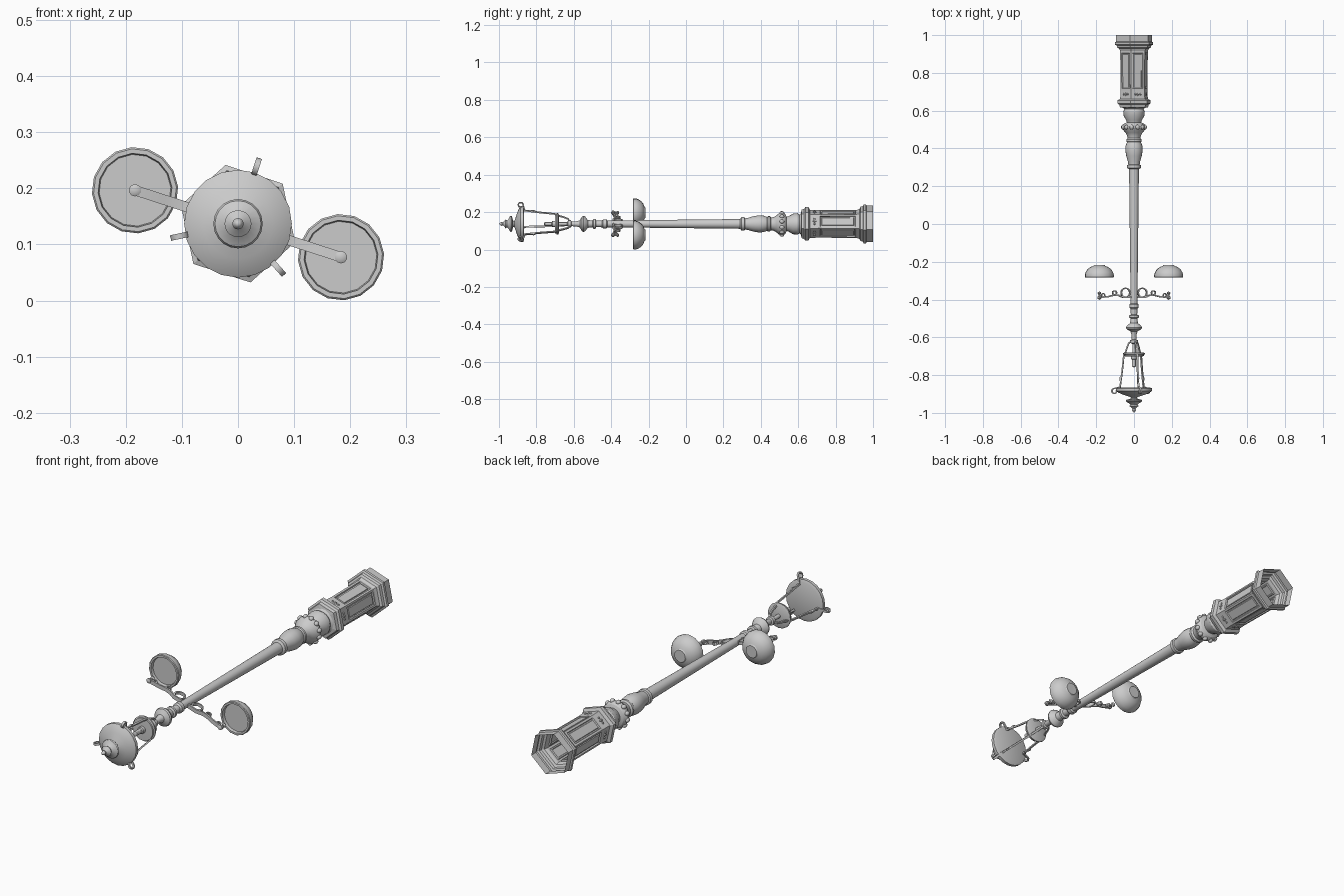
import bpy, bmesh
from math import sin, cos, pi, radians
from mathutils import Matrix, Vector

if "Cube" in bpy.data.objects:
    bpy.data.objects.remove(bpy.data.objects["Cube"])

# Local frame: lamp upright along +Z, base at 0, tip at 2, arms along X.
# PLACE lays it along -Y with an 18 degree roll.
ROLL = radians(18)
c, s = cos(ROLL), sin(ROLL)
PLACE = Matrix(((c, s, 0, 0), (0, 0, -1, 1), (-s, c, 0, 0.137), (0, 0, 0, 1)))


def finish(name, bm, smooth=30):
    me = bpy.data.meshes.new(name)
    bm.normal_update()
    bm.to_mesh(me)
    bm.free()
    me.transform(PLACE)
    ob = bpy.data.objects.new(name, me)
    bpy.context.collection.objects.link(ob)
    if smooth:
        bpy.ops.object.select_all(action='DESELECT')
        ob.select_set(True)
        bpy.context.view_layer.objects.active = ob
        bpy.ops.object.shade_smooth_by_angle(angle=radians(smooth))
    return ob


def lathe(bm, profile, n, cx=0.0):
    """Spin (t, r) points around the vertical line at x = cx."""
    rings = []
    for t, r in profile:
        if r == 0:
            rings.append([bm.verts.new((cx, 0, t))] * n)
        else:
            rings.append([bm.verts.new((cx + r * cos(2 * pi * j / n), r * sin(2 * pi * j / n), t))
                          for j in range(n)])
    for a, b in zip(rings, rings[1:]):
        for j in range(n):
            k = (j + 1) % n
            vs = list(dict.fromkeys((a[j], a[k], b[k], b[j])))
            if len(vs) > 2:
                bm.faces.new(vs)


def strip(bm, path, angle, width, thick, closed=False):
    """Flat bar following (r, t) points in the upright plane at an angle."""
    n = len(path)
    pts = [Vector(p) for p in path]
    out, side = Vector((cos(angle), sin(angle), 0)), Vector((-sin(angle), cos(angle), 0))
    rings = []
    for i, p in enumerate(pts):
        nxt = pts[(i + 1) % n] if closed or i < n - 1 else p
        prv = pts[i - 1] if closed or i > 0 else p
        d = (nxt - prv).normalized()
        nrm = Vector((-d.y, d.x))
        ring = []
        for a, b in ((1, 1), (1, -1), (-1, -1), (-1, 1)):
            q = p + nrm * a * thick / 2
            ring.append(bm.verts.new(out * q.x + Vector((0, 0, q.y)) + side * b * width / 2))
        rings.append(ring)
    for i in range(n if closed else n - 1):
        a, b = rings[i], rings[(i + 1) % n]
        for j in range(4):
            k = (j + 1) % 4
            bm.faces.new((a[j], a[k], b[k], b[j]))
    if not closed:
        bm.faces.new(rings[0][::-1])
        bm.faces.new(rings[-1])
    bmesh.ops.recalc_face_normals(bm, faces=bm.faces)


def arc(cx, cy, r, a0, a1, n):
    return [(cx + r * cos(radians(a0 + (a1 - a0) * i / n)), cy + r * sin(radians(a0 + (a1 - a0) * i / n)))
            for i in range(n + 1)]


# Hexagonal pedestal: open shell with recessed panels
bm = bmesh.new()
lathe(bm, [(0, .1), (.035, .1), (.038, .107), (.05, .107), (.054, .097), (.066, .094), (.072, .083),
           (.085, .077), (.292, .075), (.338, .077), (.345, .092), (.362, .092), (.368, .082),
           (.382, .078), (.388, .045)], 6)
bm.normal_update()
panels = [f for f in bm.faces if .15 < f.calc_center_median().z < .25]
bmesh.ops.inset_individual(bm, faces=panels, thickness=.013, depth=0)
bmesh.ops.inset_individual(bm, faces=panels, thickness=.003, depth=-.006)
bmesh.ops.inset_individual(bm, faces=panels, thickness=.007, depth=0)
bmesh.ops.inset_individual(bm, faces=panels, thickness=.003, depth=.004)
finish("pedestal", bm, 0)

# Small leaf ornaments above each panel
bm = bmesh.new()
for i in range(6):
    rot = Matrix.Rotation(radians(30 + 60 * i), 4, 'Z')
    for y, h in ((-.014, .006), (0, .01), (.014, .006)):
        bmesh.ops.create_icosphere(bm, subdivisions=1, radius=1, matrix=rot @
                                   Matrix.Translation((.066, y, .313)) @ Matrix.Diagonal((.005, .006, h, 1)))
finish("pedestal_ornaments", bm)

# Turned column: balusters, tapering pole and lantern seat
bm = bmesh.new()
lathe(bm, [(.383, .06), (.392, .05), (.405, .057), (.428, .055), (.45, .042), (.462, .038), (.468, .052),
           (.48, .061), (.492, .062), (.505, .055), (.517, .045), (.53, .037), (.545, .034), (.552, .041),
           (.562, .041), (.567, .037), (.585, .044), (.61, .046), (.64, .041), (.67, .032), (.685, .03),
           (.688, .036), (.704, .036), (.71, .026), (1.42, .018), (1.425, .024), (1.443, .024), (1.45, .018),
           (1.48, .017), (1.484, .026), (1.495, .026), (1.5, .018), (1.525, .021), (1.538, .038),
           (1.548, .043), (1.556, .04), (1.568, .019), (1.585, .014), (1.612, .012), (1.615, .02),
           (1.63, .02), (1.635, .009), (1.68, .009)], 20)
finish("column", bm)

# Ring of knobs around the swollen collar
bm = bmesh.new()
for i in range(12):
    bmesh.ops.create_icosphere(bm, subdivisions=2, radius=1, matrix=Matrix.Rotation(pi * i / 6, 4, 'Z') @
                               Matrix.Translation((.06, 0, .487)) @ Matrix.Diagonal((.01, .011, .013, 1)))
finish("collar_knobs", bm)

# Side arms with scrolls and end finials
for name, ang in (("right_arm", 0), ("left_arm", pi)):
    bm = bmesh.new()
    strip(bm, [(.012, 1.388), (.06, 1.389), (.085, 1.378), (.11, 1.376), (.14, 1.384), (.193, 1.39)],
          ang, .018, .007)
    strip(bm, arc(.047, 1.364, .024, 0, 360, 16)[:-1], ang, .014, .006, True)
    strip(bm, arc(.108, 1.364, .011, 0, 360, 10)[:-1], ang, .014, .005, True)
    strip(bm, arc(.172, 1.377, .009, 0, 360, 10)[:-1], ang, .012, .005, True)
    lathe(bm, [(1.358, 0), (1.36, .008), (1.366, .011), (1.372, .006), (1.382, .006), (1.385, .011),
               (1.395, .011), (1.402, 0)], 10, .193 * cos(ang))
    finish(name, bm)

# Hanging bowl shades with recessed flat face
for name, sgn in (("right_bowl", 1), ("left_bowl", -1)):
    bm = bmesh.new()
    lathe(bm, [(1.217, 0), (1.217, .028), (1.222, .032), (1.228, .048), (1.24, .063), (1.256, .073),
               (1.268, .077), (1.281, .077), (1.284, .074), (1.284, .066), (1.27, .064), (1.27, 0)],
          16, sgn * .193)
    finish(name, bm)

# Lantern lower plate and lamp socket
bm = bmesh.new()
lathe(bm, [(1.68, 0), (1.68, .05), (1.684, .058), (1.69, .058), (1.693, .052), (1.7, .052), (1.702, 0)], 16)
lathe(bm, [(1.7, .016), (1.715, .016), (1.718, .011), (1.755, .011), (1.76, 0)], 12)
finish("lantern_plate", bm)

# Lantern cage bars and roof hooks
bm = bmesh.new()
for i in range(3):
    a = radians(90 + 120 * i)
    strip(bm, [(.014, 1.622), (.028, 1.63), (.036, 1.65), (.046, 1.68), (.056, 1.702), (.064, 1.78),
               (.076, 1.868)], a, .009, .007)
    strip(bm, [(.066, 1.8), (.076, 1.815), (.074, 1.83), (.07, 1.835)], a, .008, .005)
    strip(bm, [(.074, 1.862), (.096, 1.868)] + arc(.107, 1.884, .013, -80, 200, 12), a, .01, .006)
finish("lantern_bars", bm)

# Lantern roof and finial
bm = bmesh.new()
lathe(bm, [(1.865, 0), (1.865, .084), (1.87, .096), (1.884, .096), (1.892, .084), (1.902, .062),
           (1.911, .034), (1.918, .016), (1.925, .018), (1.93, .04), (1.935, .044), (1.941, .041),
           (1.95, .024), (1.956, .019), (1.964, .024), (1.972, .014), (1.978, .008), (1.985, .01),
           (1.993, .007), (2.0, 0)], 20)
finish("lantern_roof", bm)
